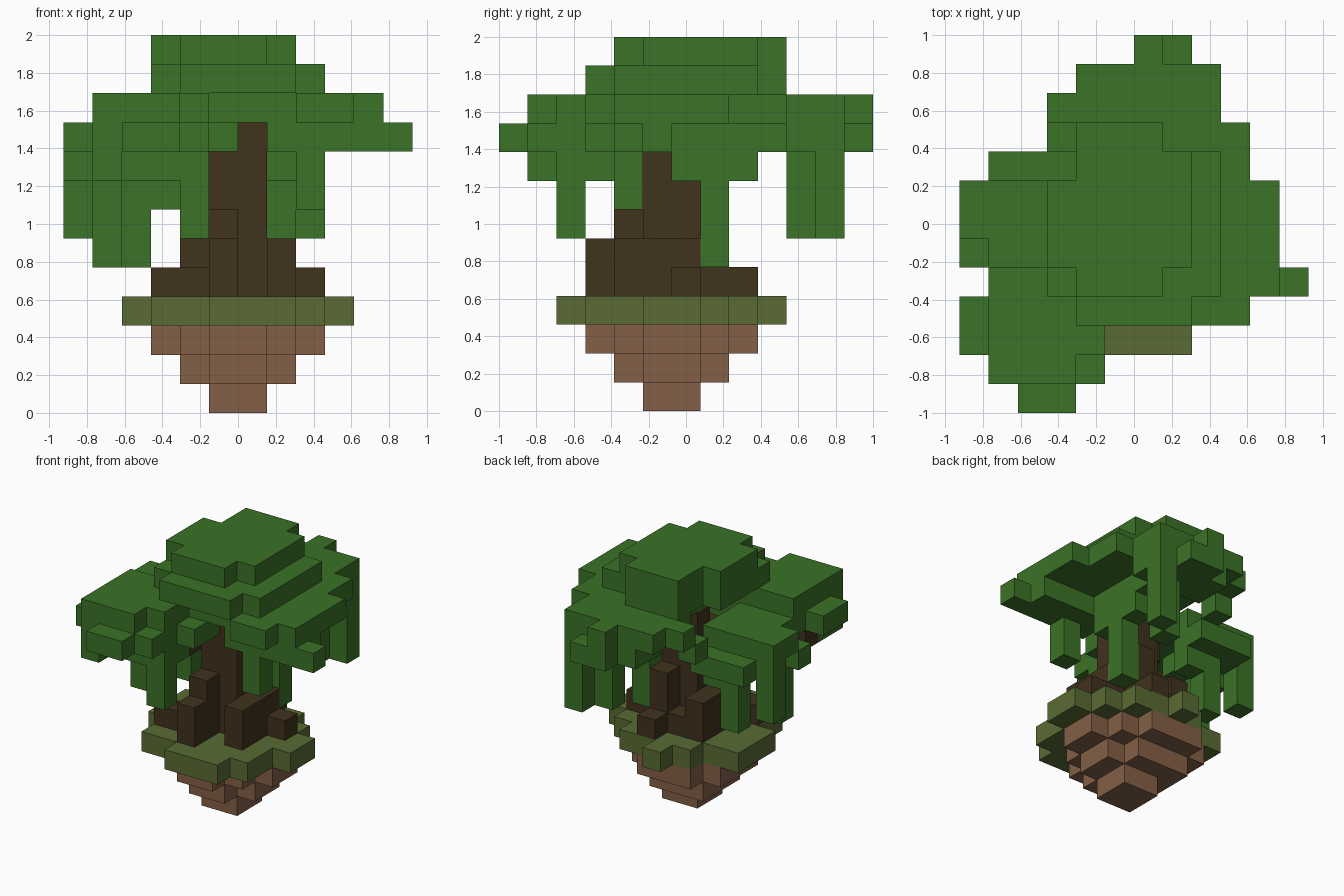
import bpy
import bmesh
from mathutils import Vector

if "Cube" in bpy.data.objects:
    bpy.data.objects.remove(bpy.data.objects["Cube"], do_unlink=True)

UNIT = 2 / 13                                # edge of one block
ORIGIN = Vector((-6 * UNIT, -1, 0))          # corner of the block grid


def material(name, red, green, blue):
    mat = bpy.data.materials.new(name)
    mat.use_nodes = True
    colour = (red, green, blue, 1)
    mat.diffuse_color = colour
    shader = next(n for n in mat.node_tree.nodes if n.type == "BSDF_PRINCIPLED")
    shader.inputs["Base Color"].default_value = colour
    return mat


class Blocks:
    """A set of grid blocks that becomes one mesh of its outer faces."""

    def __init__(self, name, mat):
        self.name, self.mat, self.cells = name, mat, set()

    def box(self, x, y, z):
        self.cells |= {(i, j, k) for i in range(*x) for j in range(*y) for k in range(*z)}

    def column(self, x, y, bottom, top):
        self.box(x=(x, x + 1), y=(y, y + 1), z=(bottom, top))

    def row(self, y, z, start, end):
        self.box(x=(start, end), y=(y, y + 1), z=(z, z + 1))

    def build(self):
        bm = bmesh.new()
        corners = {}

        def vertex(point):
            key = tuple(int(c) for c in point)
            if key not in corners:
                corners[key] = bm.verts.new(ORIGIN + Vector(key) * UNIT)
            return corners[key]

        for cell in sorted(self.cells):
            for axis in range(3):
                for side in (0, 1):
                    neighbour = list(cell)
                    neighbour[axis] += 2 * side - 1
                    if tuple(neighbour) in self.cells:
                        continue
                    u, v, base = Vector(), Vector(), Vector(cell)
                    u[(axis + 1) % 3] = 1
                    v[(axis + 2) % 3] = 1
                    base[axis] += side
                    loop = [base, base + u, base + u + v, base + v]
                    if not side:
                        loop.reverse()
                    bm.faces.new([vertex(p) for p in loop])
        mesh = bpy.data.meshes.new(self.name)
        bm.to_mesh(mesh)
        bm.free()
        mesh.materials.append(self.mat)
        bpy.context.collection.objects.link(bpy.data.objects.new(self.name, mesh))


earth = material("earth brown", 0.23, 0.115, 0.063)
moss = material("moss olive", 0.1, 0.146, 0.034)
bark = material("dark bark", 0.053, 0.032, 0.0125)
leaf = material("leaf green", 0.044, 0.17, 0.02)

# Floating earth: stepped discs widening upward, fuller at the back
ground = Blocks("earth_base", earth)
for level in range(3):
    for step in range(level + 1):
        reach = level - step
        ground.box(x=(5 - step, 7 + step), y=(5 - reach, 7 + reach), z=(level, level + 1))
ground.column(x=4, y=7, bottom=1, top=3)
ground.column(x=3, y=7, bottom=2, top=3)
ground.column(x=4, y=8, bottom=2, top=3)
ground.build()

# Mossy ledge
ledge = Blocks("moss_ledge", moss)
ledge.row(y=2, z=3, start=5, end=8)
ledge.box(x=(3, 9), y=(3, 8), z=(3, 4))
ledge.box(x=(2, 10), y=(5, 7), z=(3, 4))
ledge.column(x=2, y=7, bottom=3, top=4)
ledge.row(y=8, z=3, start=4, end=8)
ledge.column(x=5, y=9, bottom=3, top=4)
ledge.build()

# Trunk with stepped roots
trunk = Blocks("trunk", bark)
trunk.box(x=(5, 7), y=(5, 7), z=(4, 9))
trunk.box(x=(6, 7), y=(5, 7), z=(9, 10))
trunk.column(x=5, y=6, bottom=9, top=10)
trunk.box(x=(7, 8), y=(4, 7), z=(4, 6))
trunk.box(x=(4, 5), y=(6, 8), z=(4, 6))
trunk.column(x=5, y=3, bottom=4, top=6)
trunk.column(x=5, y=4, bottom=4, top=7)
trunk.column(x=6, y=7, bottom=4, top=7)
trunk.column(x=5, y=7, bottom=4, top=5)
trunk.column(x=6, y=8, bottom=4, top=5)
trunk.column(x=8, y=6, bottom=4, top=5)
trunk.column(x=3, y=4, bottom=4, top=5)
trunk.column(x=4, y=4, bottom=4, top=5)
trunk.column(x=4, y=5, bottom=4, top=5)
trunk.build()

# Branch into the large leaf lobe
branch = Blocks("branch", bark)
branch.box(x=(4, 5), y=(4, 6), z=(8, 9))
branch.row(y=3, z=8, start=1, end=4)
branch.build()

crown = Blocks("leaf_crown", leaf)
# Top cap
crown.box(x=(4, 7), y=(4, 10), z=(12, 13))
crown.box(x=(3, 4), y=(5, 8), z=(12, 13))
crown.box(x=(7, 8), y=(5, 9), z=(12, 13))
# Second tier
crown.row(y=3, z=11, start=4, end=8)
crown.box(x=(3, 9), y=(4, 8), z=(11, 12))
crown.row(y=8, z=11, start=4, end=9)
crown.row(y=9, z=11, start=4, end=7)
# Wide tier
crown.row(y=1, z=10, start=1, end=4)
crown.row(y=2, z=10, start=1, end=5)
crown.row(y=3, z=10, start=1, end=5)
crown.row(y=3, z=10, start=8, end=10)
crown.row(y=4, z=10, start=1, end=11)
crown.box(x=(5, 11), y=(5, 8), z=(10, 11))
crown.row(y=8, z=10, start=5, end=10)
crown.row(y=9, z=10, start=4, end=10)
crown.row(y=10, z=10, start=3, end=9)
crown.row(y=11, z=10, start=4, end=9)
crown.column(x=6, y=12, bottom=9, top=11)
# Lower rim on the left and back
crown.row(y=4, z=9, start=7, end=12)
crown.row(y=5, z=9, start=7, end=11)
crown.box(x=(7, 8), y=(6, 10), z=(9, 10))
crown.box(x=(5, 9), y=(10, 12), z=(9, 10))
crown.row(y=12, z=9, start=7, end=8)
crown.column(x=3, y=9, bottom=9, top=10)
# Lower rim of the large lobe
crown.row(y=0, z=9, start=2, end=4)
crown.row(y=1, z=9, start=1, end=5)
crown.row(y=2, z=9, start=0, end=5)
crown.row(y=3, z=9, start=0, end=6)
crown.row(y=4, z=9, start=1, end=6)
crown.box(x=(1, 4), y=(5, 8), z=(9, 10))
crown.box(x=(0, 1), y=(6, 8), z=(9, 10))
# Lowest leaf shelf
crown.box(x=(1, 2), y=(1, 3), z=(8, 9))
crown.row(y=2, z=8, start=2, end=4)
crown.column(x=4, y=3, bottom=8, top=9)
crown.row(y=5, z=8, start=0, end=3)
crown.row(y=7, z=8, start=0, end=4)
crown.row(y=8, z=8, start=1, end=4)
crown.box(x=(7, 8), y=(6, 9), z=(8, 9))
crown.build()

# Hanging leaf strands
strands = Blocks("hanging_leaves", leaf)
strands.column(x=8, y=4, bottom=7, top=9)
strands.column(x=7, y=7, bottom=5, top=8)
strands.column(x=8, y=11, bottom=6, top=9)
strands.column(x=7, y=10, bottom=6, top=9)
strands.column(x=4, y=2, bottom=6, top=9)
strands.column(x=1, y=5, bottom=5, top=8)
strands.column(x=2, y=7, bottom=5, top=8)
strands.column(x=0, y=7, bottom=6, top=8)
strands.column(x=3, y=7, bottom=7, top=8)
strands.build()
